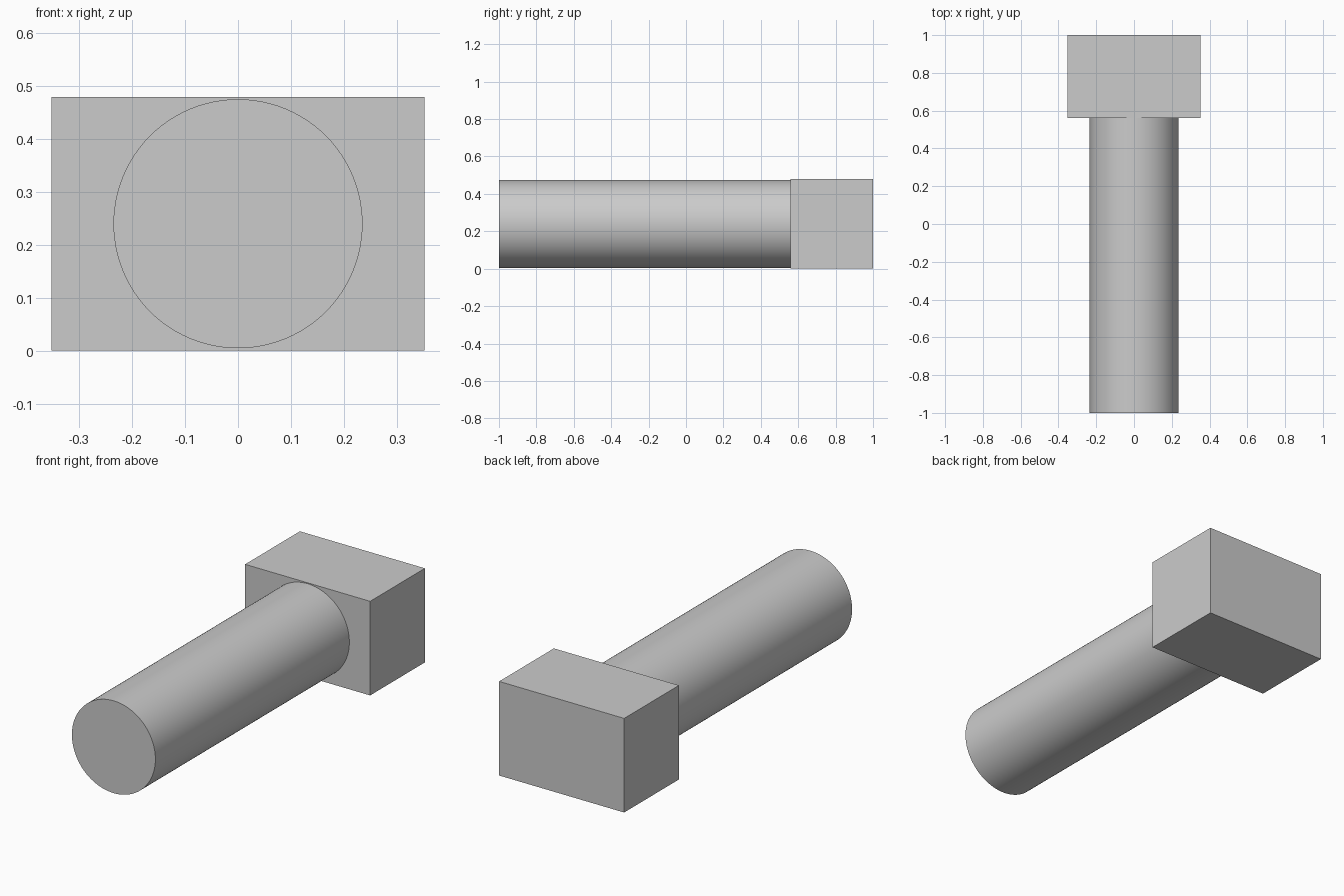
import bpy
import math

cube = bpy.data.objects.get("Cube")
if cube:
    bpy.data.objects.remove(cube, do_unlink=True)

WIDTH, HEIGHT = 0.704, 0.479
FRONT, SHOULDER, BACK = -1.0, 0.56, 1.0
RADIUS = 0.235
MID_Z = HEIGHT / 2

# Plain grey material
grey = bpy.data.materials.new("plain_grey")
grey.use_nodes = True
colour = (0.6, 0.6, 0.6, 1.0)
grey.diffuse_color = colour
grey.node_tree.nodes["Principled BSDF"].inputs["Base Color"].default_value = colour


def finish(name):
    obj = bpy.context.object
    obj.name = obj.data.name = name
    obj.data.materials.append(grey)
    bpy.ops.object.transform_apply(location=False, rotation=True, scale=True)
    return obj


# Rectangular head at the back
bpy.ops.mesh.primitive_cube_add(size=1, location=(0, (SHOULDER + BACK) / 2, MID_Z))
bpy.context.object.scale = (WIDTH, BACK - SHOULDER, HEIGHT)
finish("block_head")

# Round shank running forward from the head
bpy.ops.mesh.primitive_cylinder_add(
    vertices=96, radius=RADIUS, depth=SHOULDER - FRONT,
    location=(0, (FRONT + SHOULDER) / 2, MID_Z), rotation=(math.pi / 2, 0, 0))
finish("round_shank")
bpy.ops.object.shade_smooth_by_angle(angle=math.radians(30))
